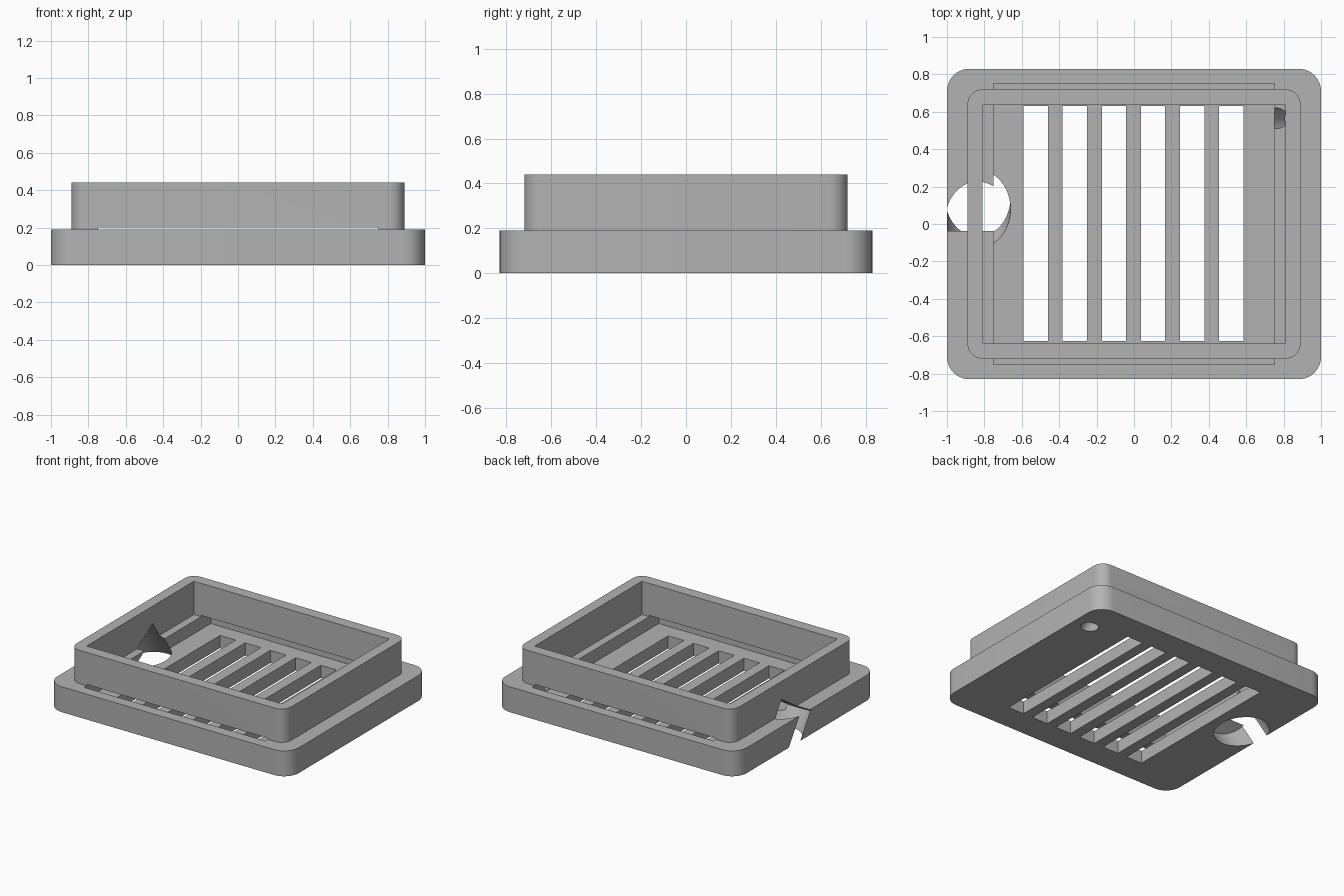
import bpy
import bmesh
from math import radians, tan
from mathutils import Matrix, Vector

cube = bpy.data.objects.get("Cube")
if cube:
    bpy.data.objects.remove(cube, do_unlink=True)

gray = bpy.data.materials.new("matte_gray")
gray.use_nodes = True
color = (0.45, 0.45, 0.45, 1)
gray.diffuse_color = color
gray.node_tree.nodes["Principled BSDF"].inputs["Base Color"].default_value = color


def add_object(name, bm):
    mesh = bpy.data.meshes.new(name)
    bm.to_mesh(mesh)
    bm.free()
    mesh.materials.append(gray)
    obj = bpy.data.objects.new(name, mesh)
    bpy.context.collection.objects.link(obj)
    return obj


def slab(name, x0, x1, y0, y1, z0, z1, radius=0):
    """Box with optionally rounded vertical corners."""
    bm = bmesh.new()
    size = Vector((x1 - x0, y1 - y0, z1 - z0))
    center = Vector((x0 + x1, y0 + y1, z0 + z1)) / 2
    bmesh.ops.create_cube(bm, size=1, matrix=Matrix.Translation(center) @ Matrix.Diagonal(size.to_4d()))
    if radius:
        upright = [e for e in bm.edges if abs(e.verts[0].co.z - e.verts[1].co.z) > 0.01]
        bmesh.ops.bevel(bm, geom=upright, offset=radius, segments=10, profile=0.5, affect='EDGES')
    return add_object(name, bm)


def drill(name, top, direction, radius, length):
    """Cylinder whose upper cap is centred on top and which runs along direction."""
    direction = Vector(direction).normalized()
    center = Vector(top) + direction * length / 2
    turn = direction.to_track_quat('Z', 'Y').to_matrix().to_4x4()
    bm = bmesh.new()
    bmesh.ops.create_cone(bm, cap_ends=True, segments=48, radius1=radius, radius2=radius,
                          depth=length, matrix=Matrix.Translation(center) @ turn)
    return add_object(name, bm)


def combine(body, tool, operation):
    tool.hide_render = True
    mod = body.modifiers.new(tool.name, 'BOOLEAN')
    mod.operation = operation
    mod.solver = 'EXACT'
    mod.object = tool
    bpy.context.view_layer.objects.active = body
    bpy.ops.object.modifier_apply(modifier=mod.name)
    bpy.data.objects.remove(tool, do_unlink=True)


# Wide base with a narrower raised rim
tray = slab("slotted_tray", -1, 1, -0.83, 0.83, 0, 0.19, 0.12)
combine(tray, slab("rim", -0.89, 0.89, -0.72, 0.72, 0.05, 0.44, 0.08), 'UNION')

# Opening inside the rim, and the wider pocket that leaves slits under it
combine(tray, slab("rim_opening", -0.81, 0.81, -0.635, 0.635, 0.19, 0.6), 'DIFFERENCE')
combine(tray, slab("pocket", -0.75, 0.75, -0.75, 0.75, 0.095, 0.2), 'DIFFERENCE')

# Drain slots in the floor
for i in range(6):
    x = -0.59 + i * 0.209
    combine(tray, slab("slot", x, x + 0.13, -0.625, 0.63, -0.1, 0.15), 'DIFFERENCE')

# Slanted cable hole through the right edge, and a small slanted hole at the left
combine(tray, drill("cable_hole", (-0.835, 0.002, 0.215), (0, tan(radians(33)), -1), 0.175, 0.7), 'DIFFERENCE')
combine(tray, drill("small_hole", (0.755, 0.565, 0.199), (tan(radians(30)), 0, -1), 0.055, 0.5), 'DIFFERENCE')

# Smooth rounded corners, crisp edges
bpy.ops.object.select_all(action='DESELECT')
tray.select_set(True)
bpy.context.view_layer.objects.active = tray
bpy.ops.object.shade_smooth_by_angle(angle=radians(30))
